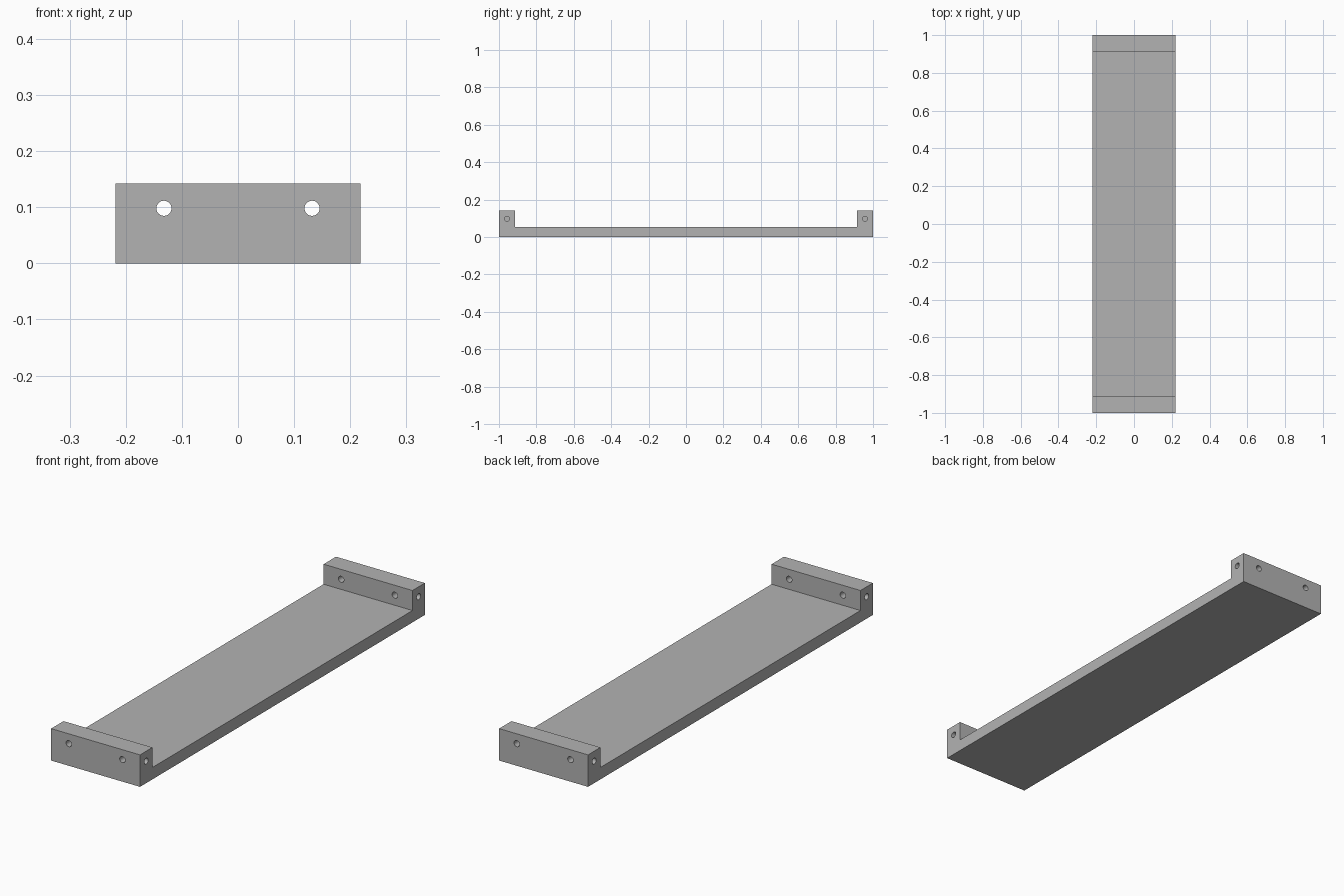
import bpy
import bmesh
from math import radians
from mathutils import Matrix, Vector

cube = bpy.data.objects.get("Cube")
if cube:
    bpy.data.objects.remove(cube, do_unlink=True)

HALF_W, HALF_L = 0.2185, 1.0
HEIGHT, BASE_T, BLOCK_T = 0.142, 0.053, 0.087
HOLE_R, HOLE_Z, HOLE_X = 0.0135, 0.098, 0.132
SIDE_DEPTH = 0.06

grey = bpy.data.materials.new("plain grey")
grey.use_nodes = True
colour = (0.45, 0.45, 0.45, 1)
grey.diffuse_color = colour
grey.node_tree.nodes["Principled BSDF"].inputs["Base Color"].default_value = colour


def make_object(name, bm):
    bmesh.ops.recalc_face_normals(bm, faces=bm.faces[:])
    mesh = bpy.data.meshes.new(name)
    bm.to_mesh(mesh)
    bm.free()
    mesh.materials.append(grey)
    obj = bpy.data.objects.new(name, mesh)
    bpy.context.collection.objects.link(obj)
    return obj


def add_drill(bm, centre, length, axis):
    turn = Matrix.Rotation(radians(90), 4, "Y" if axis == "X" else "X")
    bmesh.ops.create_cone(bm, cap_ends=True, segments=32, radius1=HOLE_R,
                          radius2=HOLE_R, depth=length,
                          matrix=Matrix.Translation(centre) @ turn)


# Shallow U-shaped bracket: a side profile extruded across the width
inner = HALF_L - BLOCK_T
half = [(HALF_L, 0), (HALF_L, HEIGHT), (inner, HEIGHT), (inner, BASE_T)]
outline = half + [(-y, z) for y, z in reversed(half)]
bm = bmesh.new()
profile = bm.faces.new([bm.verts.new((-HALF_W, y, z)) for y, z in outline])
sweep = bmesh.ops.extrude_face_region(bm, geom=[profile])
moved = [v for v in sweep["geom"] if isinstance(v, bmesh.types.BMVert)]
bmesh.ops.translate(bm, verts=moved, vec=Vector((2 * HALF_W, 0, 0)))
bracket = make_object("bracket", bm)

# Drills: through holes along the length, blind holes in the block ends
bm = bmesh.new()
block_y = HALF_L - BLOCK_T / 2
for sx in (-1, 1):
    for sy in (-1, 1):
        add_drill(bm, (sx * HOLE_X, sy * block_y, HOLE_Z), BLOCK_T * 1.5, "Y")
        add_drill(bm, (sx * HALF_W, sy * block_y, HOLE_Z), SIDE_DEPTH * 2, "X")
drills = make_object("hole_cutter", bm)
drills.hide_render = True

# Cut the holes and bake the result
cut = bracket.modifiers.new("screw holes", "BOOLEAN")
cut.operation = "DIFFERENCE"
cut.solver = "EXACT"
cut.object = drills
bpy.context.view_layer.objects.active = bracket
bracket.select_set(True)
bpy.ops.object.modifier_apply(modifier=cut.name)
bpy.data.objects.remove(drills, do_unlink=True)
bpy.ops.object.shade_smooth_by_angle(angle=radians(30))
